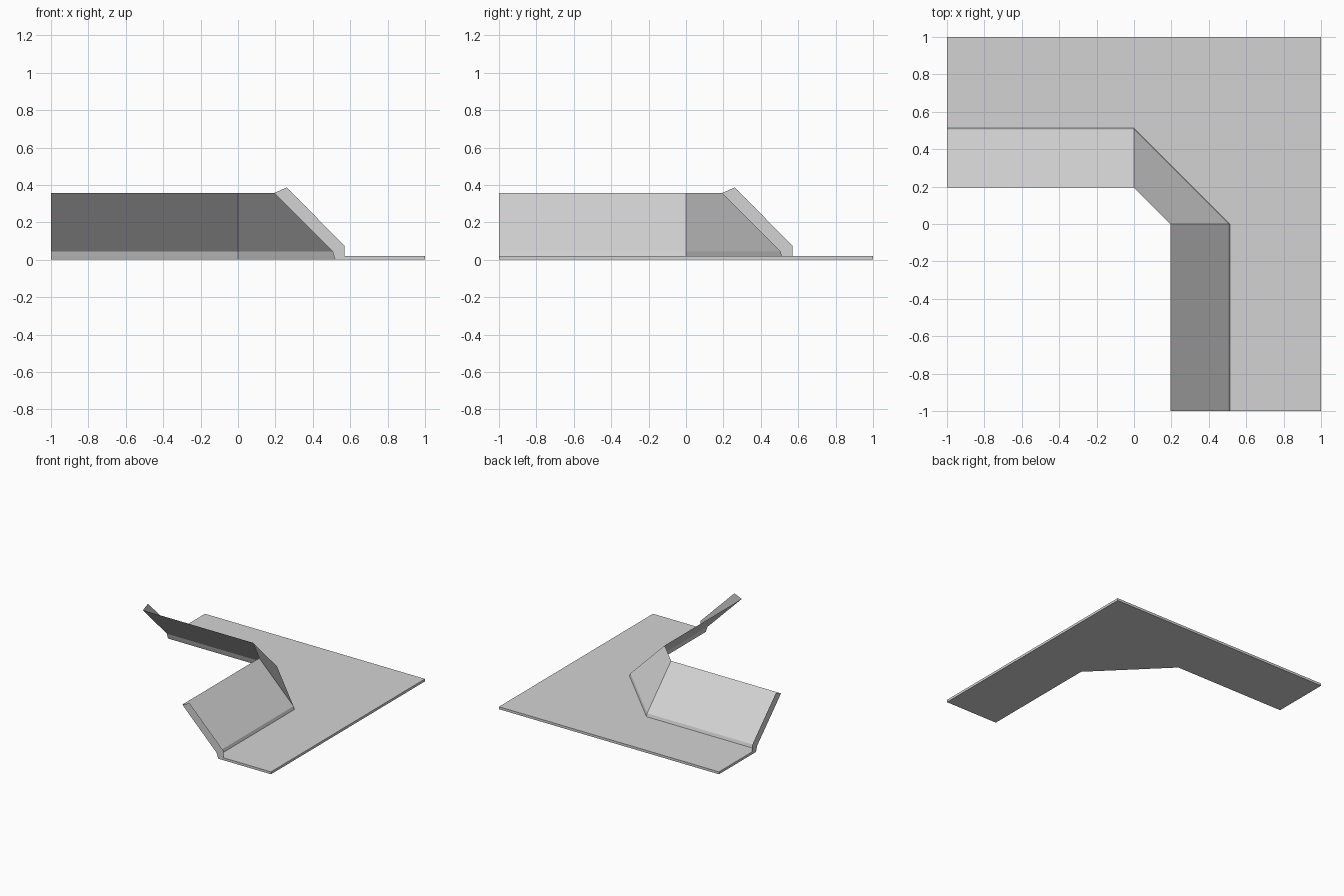
import bpy
import bmesh

cube = bpy.data.objects.get("Cube")
if cube:
    bpy.data.objects.remove(cube, do_unlink=True)

# One plain grey for everything
grey = bpy.data.materials.new("plain_grey")
grey.use_nodes = True
colour = (0.65, 0.65, 0.65, 1.0)
grey.diffuse_color = colour
grey.node_tree.nodes["Principled BSDF"].inputs["Base Color"].default_value = colour

FLOOR = 0.02
WALL = [(0.52, 0.0), (0.513, FLOOR), (0.505, 0.045), (0.194, 0.357)]  # distance, height
RIM = [(0.26, 0.386), (0.57, 0.075), (0.57, FLOOR)]


def ring(d, z):
    """Bent path around the corner at distance d."""
    return [(-1, d, z), (0, d, z), (d, 0, z), (d, -1, z)]


def make_object(name, faces):
    """Build a flat-shaded mesh from polygons, welding shared corners."""
    bm = bmesh.new()
    for points in faces:
        bm.faces.new([bm.verts.new(p) for p in points])
    bmesh.ops.remove_doubles(bm, verts=bm.verts, dist=0.0001)
    mesh = bpy.data.meshes.new(name)
    bm.to_mesh(mesh)
    bm.free()
    mesh.materials.append(grey)
    obj = bpy.data.objects.new(name, mesh)
    bpy.context.collection.objects.link(obj)
    return obj


# Leaning wall: thin sheet swept around the chamfered corner
rings = [ring(d, z) for d, z in WALL]
make_object("leaning_wall", [
    (low[i + 1], low[i], high[i], high[i + 1])
    for low, high in zip(rings, rings[1:]) for i in range(3)])

# Base plate: L-shaped slab whose inner edge is closed by the wall foot
outer = [(1, -1), (1, 1), (-1, 1)]
bottom = ring(*WALL[0]) + [(x, y, 0) for x, y in outer]
top = ring(*WALL[1]) + [(x, y, FLOOR) for x, y in outer]
sides = [(bottom[i], bottom[(i + 1) % 7], top[(i + 1) % 7], top[i])
         for i in range(3, 7)]
make_object("base_plate", [top, bottom[::-1]] + sides)

# End caps: flat strips standing proud of the wall at both open ends
profile = WALL[1:] + RIM
make_object("front_end_cap", [[(d, -1, z) for d, z in profile[::-1]]])
make_object("side_end_cap", [[(-1, d, z) for d, z in profile]])
